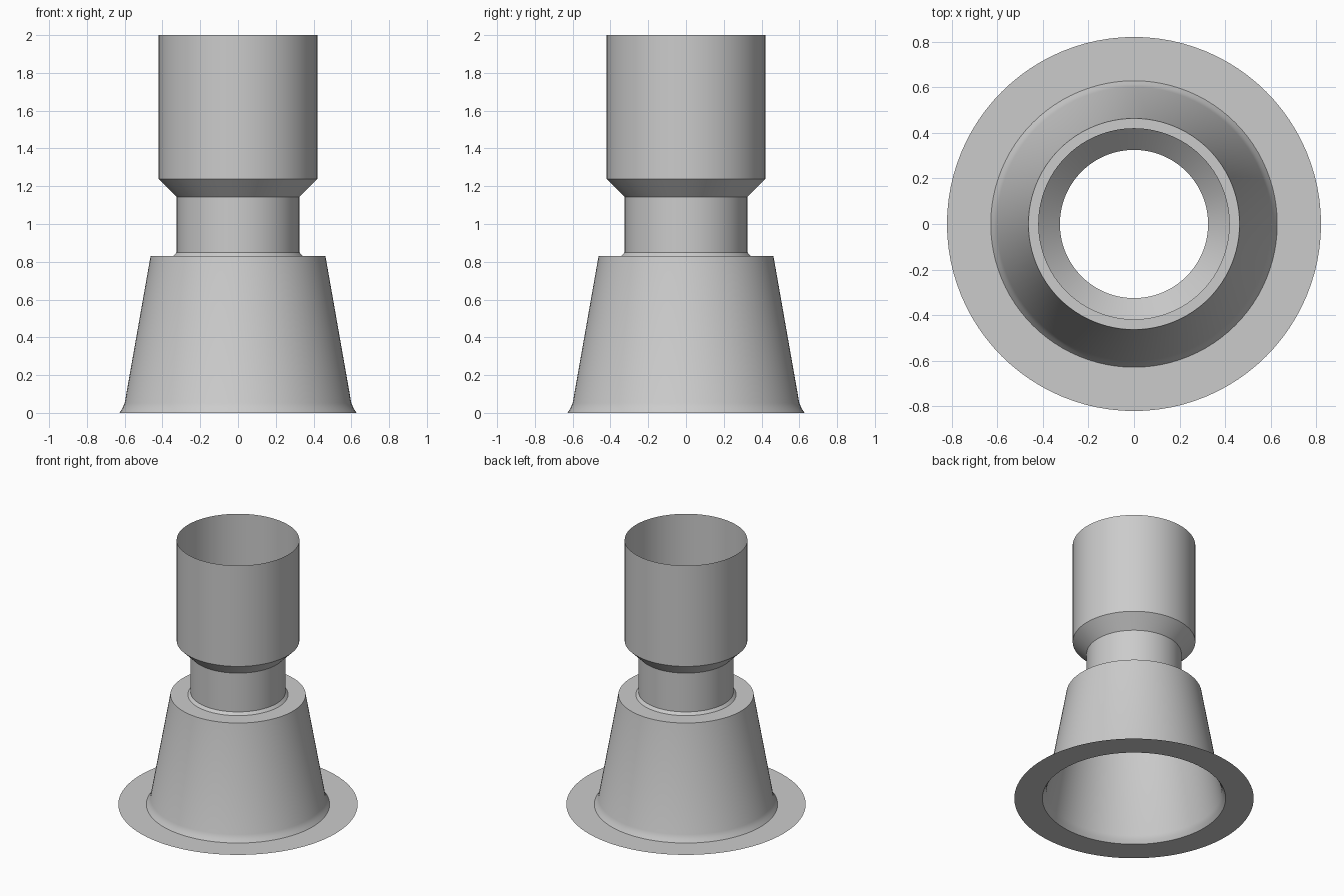
import bpy, bmesh, math

SEGMENTS = 96

cube = bpy.data.objects.get("Cube")
if cube:
    bpy.data.objects.remove(cube, do_unlink=True)

# single plain grey
grey = bpy.data.materials.new("plain_grey")
grey.use_nodes = True
colour = (0.6, 0.6, 0.6, 1)
grey.diffuse_color = colour
grey.node_tree.nodes["Principled BSDF"].inputs["Base Color"].default_value = colour


def turned_sheet(name, profile):
    """Spin an open (radius, height) profile, listed bottom/outside first, into a thin sheet."""
    bm = bmesh.new()
    rings = []
    for r, z in profile:
        ring = []
        for i in range(SEGMENTS):
            a = math.tau * i / SEGMENTS
            ring.append(bm.verts.new((r * math.cos(a), r * math.sin(a), z)))
        rings.append(ring)
    for low, high in zip(rings, rings[1:]):
        for i in range(SEGMENTS):
            j = (i + 1) % SEGMENTS
            bm.faces.new((low[i], low[j], high[j], high[i]))
    mesh = bpy.data.meshes.new(name)
    bm.to_mesh(mesh)
    bm.free()
    mesh.materials.append(grey)
    obj = bpy.data.objects.new(name, mesh)
    bpy.context.collection.objects.link(obj)
    bpy.ops.object.select_all(action="DESELECT")
    obj.select_set(True)
    bpy.context.view_layer.objects.active = obj
    bpy.ops.object.shade_smooth_by_angle(angle=math.radians(30))
    return obj


# flat ring on the ground
turned_sheet("base_flange", [(0.82, 0), (0.628, 0)])

# tapered skirt with a small flared foot and a flat shoulder on top
turned_sheet("tapered_skirt", [(0.628, 0), (0.612, 0.024), (0.6, 0.052),
                               (0.463, 0.83), (0.343, 0.83)])

# collar chamfer and narrow neck
turned_sheet("neck", [(0.343, 0.83), (0.325, 0.85), (0.325, 1.143)])

# flared open cup
turned_sheet("open_cup", [(0.325, 1.143), (0.42, 1.238), (0.42, 2.0)])
